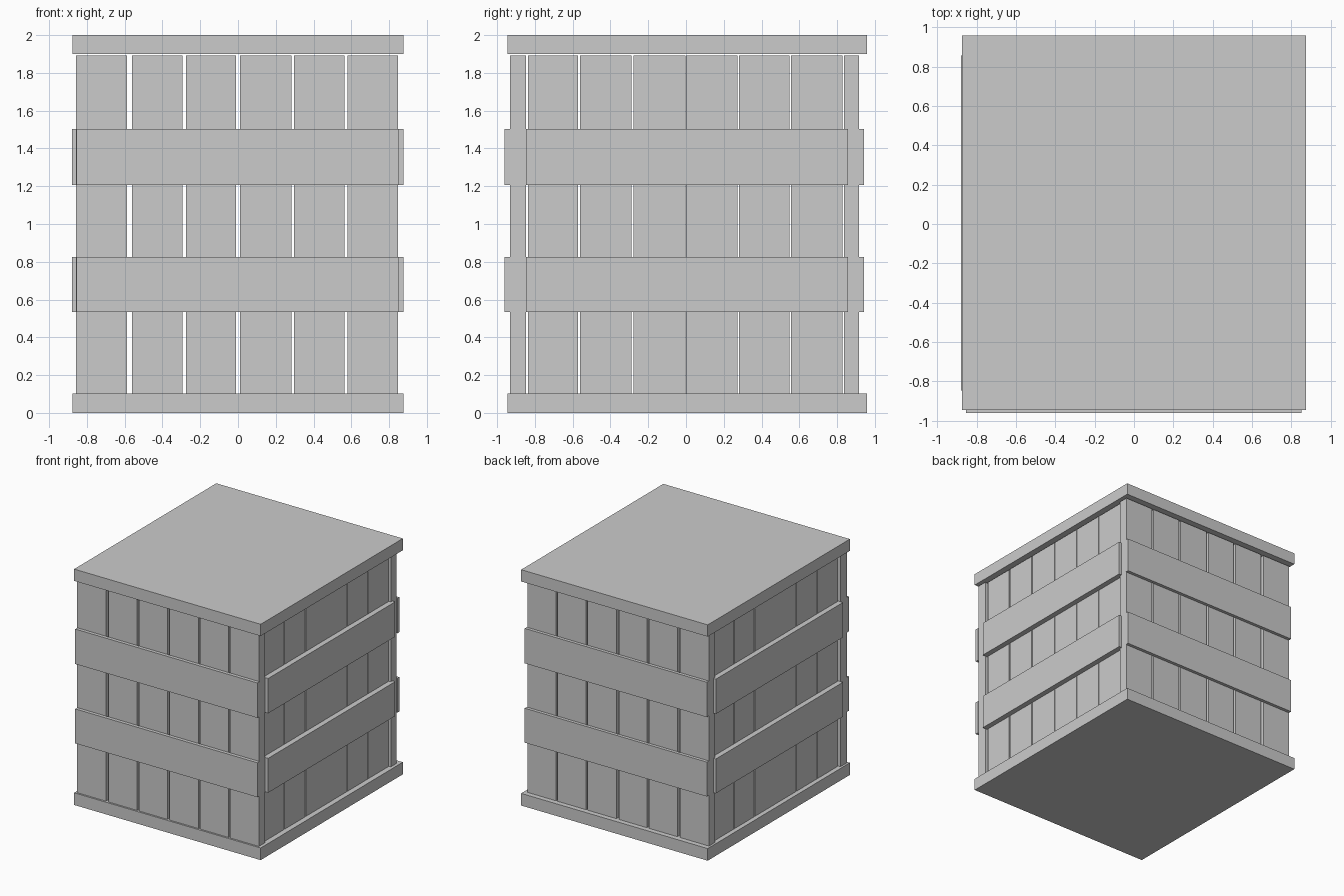
import bpy

if "Cube" in bpy.data.objects:
    bpy.data.objects.remove(bpy.data.objects["Cube"])


def box(name, x, y, z):
    """Axis-aligned box from (min, max) pairs."""
    bpy.ops.mesh.primitive_cube_add(
        size=1, location=[(a + b) / 2 for a, b in (x, y, z)])
    ob = bpy.context.object
    ob.name = name
    ob.scale = [b - a for a, b in (x, y, z)]
    bpy.ops.object.transform_apply(location=False, rotation=False, scale=True)
    return ob


# Base and lid slabs
SLAB_X, SLAB_Y = (-0.875, 0.875), (-0.946, 0.959)
box("base", SLAB_X, SLAB_Y, (0, 0.103))
box("lid", SLAB_X, SLAB_Y, (1.9, 2.0))

# Upright planks: the front and back walls cover the ends of the side walls
PLANK_Z = (0.103, 1.892)
FRONT_SPANS = [(-0.857, -0.587), (-0.561, -0.294), (-0.275, -0.011),
               (0.011, 0.283), (0.296, 0.563), (0.579, 0.848)]
SIDE_SPANS = [(-0.836, -0.571), (-0.561, -0.288), (-0.277, -0.002),
              (0.0, 0.272), (0.280, 0.547), (0.555, 0.828)]
for i, span in enumerate(FRONT_SPANS, 1):
    box(f"front_plank_{i}", span, (-0.931, -0.847), PLANK_Z)
    box(f"back_plank_{i}", span, (0.836, 0.916), PLANK_Z)
for i, span in enumerate(SIDE_SPANS, 1):
    box(f"right_plank_{i}", (0.75, 0.83), span, PLANK_Z)
    box(f"left_plank_{i}", (-0.836, -0.756), span, PLANK_Z)

# Two horizontal boards across every wall
for level, z in (("lower", (0.533, 0.825)), ("upper", (1.206, 1.502))):
    box(f"front_{level}_board", (-0.855, 0.853), (-0.96, -0.931), z)
    box(f"back_{level}_board", (-0.855, 0.853), (0.916, 0.943), z)
    box(f"right_{level}_board", (0.83, 0.875), (-0.846, 0.857), z)
    box(f"left_{level}_board", (-0.88, -0.836), (-0.846, 0.857), z)
